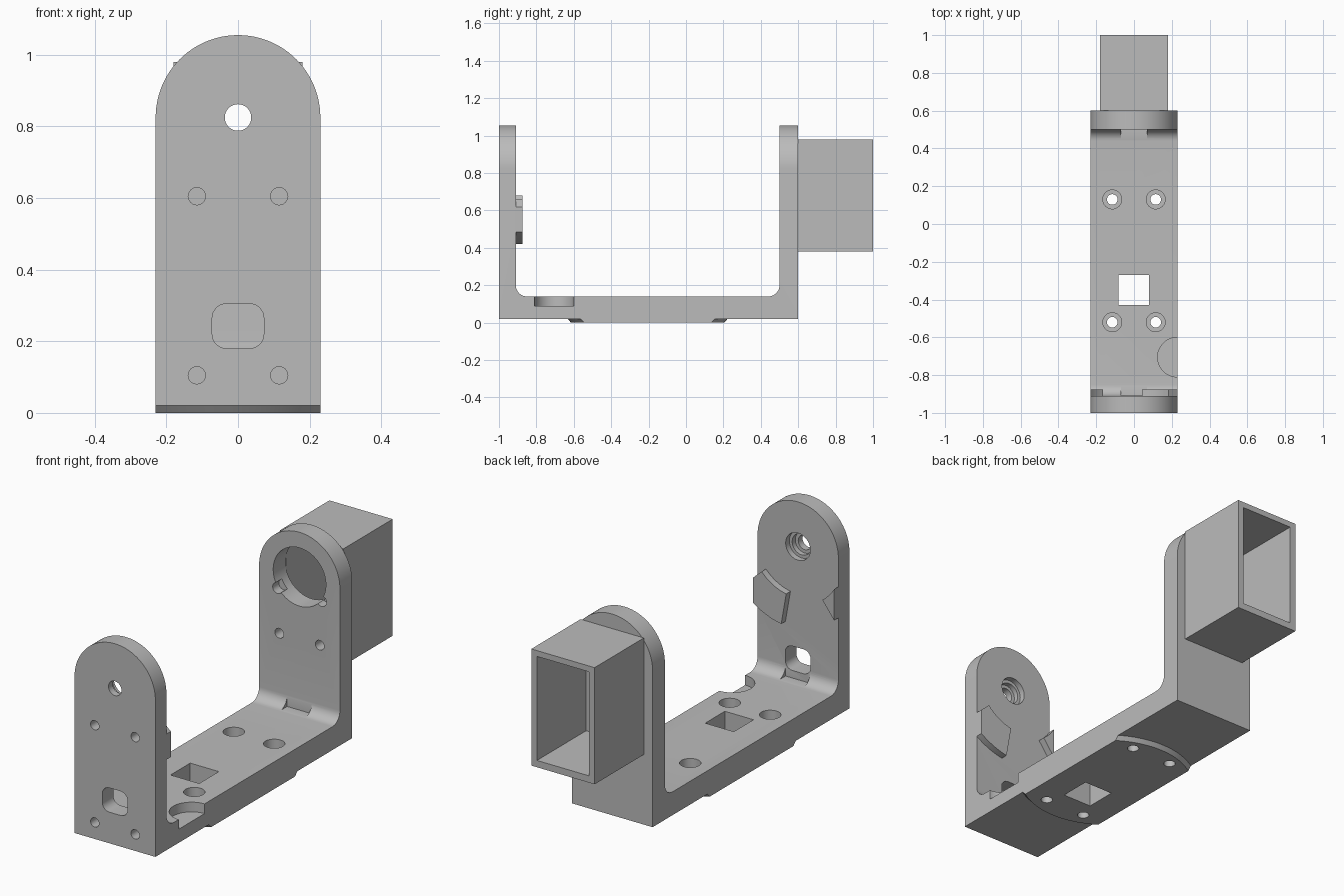
import bpy, bmesh
from math import sin, cos, pi, radians
from mathutils import Matrix, Vector

if "Cube" in bpy.data.objects:
    bpy.data.objects.remove(bpy.data.objects["Cube"])

grey = bpy.data.materials.new("light grey")
grey.use_nodes = True
grey.diffuse_color = (0.5, 0.5, 0.5, 1)
grey.node_tree.nodes["Principled BSDF"].inputs["Base Color"].default_value = (0.5, 0.5, 0.5, 1)

HALF = 0.23    # half width of the bracket
PIVOT = 0.825  # height of the pivot axis


def finish(name, bm):
    bmesh.ops.recalc_face_normals(bm, faces=bm.faces)
    mesh = bpy.data.meshes.new(name)
    bm.to_mesh(mesh)
    bm.free()
    mesh.materials.append(grey)
    obj = bpy.data.objects.new(name, mesh)
    bpy.context.collection.objects.link(obj)
    return obj


def prism(name, points, offset):
    """Extrude a closed outline of 3D points along an offset."""
    bm = bmesh.new()
    face = bm.faces.new([bm.verts.new(p) for p in points])
    made = bmesh.ops.extrude_face_region(bm, geom=[face])["geom"]
    bmesh.ops.translate(bm, vec=offset, verts=[v for v in made if isinstance(v, bmesh.types.BMVert)])
    return finish(name, bm)


def box(name, x0, x1, y0, y1, z0, z1):
    outline = [(x0, y0, z0), (x1, y0, z0), (x1, y1, z0), (x0, y1, z0)]
    return prism(name, outline, (0, 0, z1 - z0))


def arc(cx, cy, r, a0, a1, n):
    """Points on an arc, angles in degrees."""
    angles = [radians(a0 + (a1 - a0) * i / n) for i in range(n + 1)]
    return [(cx + r * cos(a), cy + r * sin(a)) for a in angles]


def rod(name, start, end, r0, r1=None, sides=48):
    """Cylinder or cone between two points."""
    a, b = Vector(start), Vector(end)
    bm = bmesh.new()
    turn = (b - a).to_track_quat('Z', 'Y').to_matrix().to_4x4()
    bmesh.ops.create_cone(bm, cap_ends=True, segments=sides, radius1=r0,
                          radius2=r0 if r1 is None else r1, depth=(b - a).length,
                          matrix=Matrix.Translation((a + b) / 2) @ turn)
    return finish(name, bm)


def combine(target, tool, operation):
    mod = target.modifiers.new("combine", 'BOOLEAN')
    mod.object, mod.operation, mod.solver = tool, operation, 'EXACT'
    bpy.context.view_layer.objects.active = target
    bpy.ops.object.modifier_apply(modifier=mod.name)
    bpy.data.objects.remove(tool)


def cut(target, tool):
    combine(target, tool, 'DIFFERENCE')


# U-shaped bracket, extruded wide and trimmed later
side = [(-1, 0.02), (0.6, 0.02), (0.6, 1.2), (0.5, 1.2)]
side += arc(0.44, 0.2, 0.06, 0, -90, 10)
side += arc(-0.85, 0.2, 0.06, 270, 180, 10)
side += [(-0.91, 1.2), (-1, 1.2)]
bracket = prism("bracket", [(-0.4, y, z) for y, z in side], (0.8, 0, 0))

# Round raised pad underneath, with a sloping rim
combine(bracket, rod("pad", (0, -0.205, 0), (0, -0.205, 0.06), 0.41, 0.46, 96), 'UNION')

# Stop tabs: ring sectors around the pivot on the inner face of the front wall
for inner, outer, a0, a1 in ((0.245, 0.41, -80, -42), (0.272, 0.41, -153, -127)):
    ring = arc(0, PIVOT, inner, a0, a1, 12) + arc(0, PIVOT, outer, a1, a0, 12)
    combine(bracket, prism("tab", [(x, -0.93, z) for x, z in ring], (0, 0.055, 0)), 'UNION')

# Trim to the bracket width and rounded wall tops
outline = [(-HALF, -0.1), (HALF, -0.1)] + arc(0, PIVOT, HALF, 0, 180, 48)
combine(bracket, prism("trim", [(x, -1.2, z) for x, z in outline], (0, 2.4, 0)), 'INTERSECT')

# Stepped pivot hole in the front wall
for r, y in ((0.037, -1.1), (0.054, -0.965), (0.07, -0.94)):
    cut(bracket, rod("pivot_cut", (0, y, PIVOT), (0, -0.8, PIVOT), r))

# Rounded window in the front wall
window = []
for sx, sz, a in ((1, 1, 0), (-1, 1, 90), (-1, -1, 180), (1, -1, 270)):
    window += arc(sx * 0.032, 0.2425 + sz * 0.0225, 0.04, a, a + 90, 8)
cut(bracket, prism("window_cut", [(x, -1.1, z) for x, z in window], (0, 0.3, 0)))

# Screw holes, mirrored left and right
for x in (-0.115, 0.115):
    for z, depth in ((0.605, 0.07), (0.105, 0.12)):
        cut(bracket, rod("screw_cut", (x, -1.1, z), (x, -1 + depth, z), 0.024, sides=32))
    cut(bracket, rod("screw_cut", (x, 0.4, 0.505), (x, 0.57, 0.505), 0.025, sides=32))
    for y in (0.13, -0.52):
        cut(bracket, rod("floor_cut", (x, y, -0.1), (x, y, 0.3), 0.028, sides=32))
        cut(bracket, rod("floor_cut", (x, y, 0.07), (x, y, 0.3), 0.05))

# Square opening and side scoop in the floor
cut(bracket, box("square_cut", -0.083, 0.08, -0.43, -0.27, -0.1, 0.3))
cut(bracket, rod("scoop_cut", (HALF, -0.705, 0.09), (HALF, -0.705, 0.16), 0.105))

# Gaps in the corner fillets
cut(bracket, box("gap_cut", -0.07, 0.07, 0.42, 0.499, 0.141, 0.21))
cut(bracket, box("gap_cut", -0.07, 0.07, -0.909, -0.83, 0.141, 0.21))

# Round opening in the rear wall with two small ears
cut(bracket, rod("round_cut", (0, 0.4, PIVOT), (0, 0.7, PIVOT), 0.15, sides=64))
for x in (-0.125, 0.125):
    cut(bracket, rod("ear_cut", (x, 0.4, 0.735), (x, 0.55, 0.735), 0.028, sides=24))

# Open rectangular housing on the back
housing = box("rear_housing", -0.18, 0.18, 0.6, 1, 0.38, 0.98)
cut(housing, box("housing_cut", -0.148, 0.148, 0.5, 1.1, 0.415, 0.95))

# Smooth the curved faces, keep the edges sharp
for obj in (bracket, housing):
    bpy.ops.object.select_all(action='DESELECT')
    obj.select_set(True)
    bpy.context.view_layer.objects.active = obj
    bpy.ops.object.shade_smooth_by_angle(angle=radians(25))
